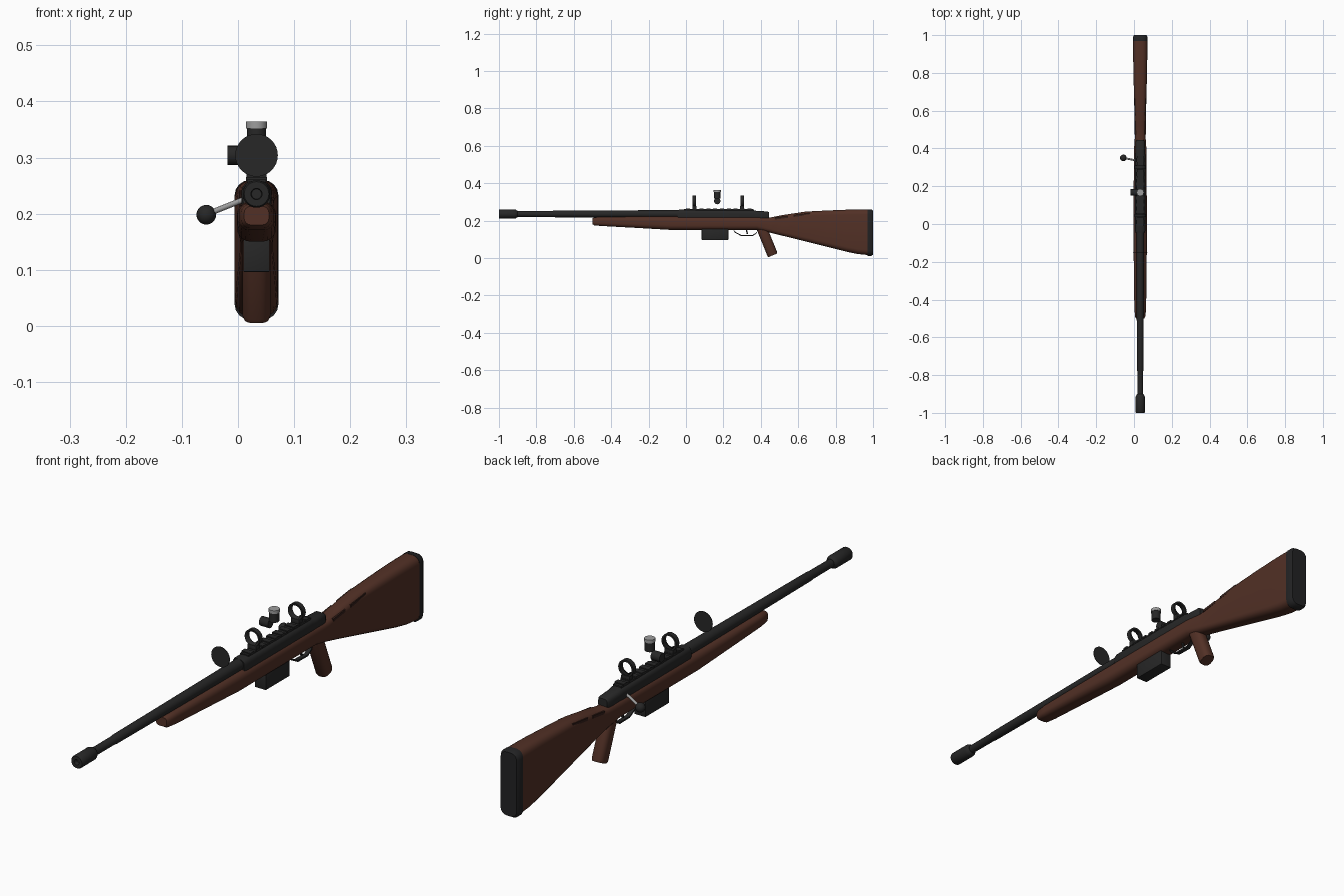
import bpy, bmesh, math
from mathutils import Vector

cube = bpy.data.objects.get("Cube")
if cube:
    bpy.data.objects.remove(cube, do_unlink=True)

CX = 0.033      # centre plane of the rifle
BORE = 0.235    # barrel axis height
SIGHT = 0.304   # scope axis height


def material(name, r, g, b):
    m = bpy.data.materials.new(name)
    m.use_nodes = True
    m.diffuse_color = (r, g, b, 1)
    m.node_tree.nodes["Principled BSDF"].inputs["Base Color"].default_value = (r, g, b, 1)
    return m


wood = material("walnut", 0.085, 0.030, 0.019)
dark_wood = material("dark walnut", 0.035, 0.014, 0.010)
steel = material("black steel", 0.020, 0.020, 0.020)
rubber = material("black rubber", 0.016, 0.016, 0.017)
silver = material("silver", 0.34, 0.34, 0.34)


def finish(name, bm, mat):
    bmesh.ops.recalc_face_normals(bm, faces=bm.faces)
    me = bpy.data.meshes.new(name)
    bm.to_mesh(me)
    bm.free()
    me.materials.append(mat)
    ob = bpy.data.objects.new(name, me)
    bpy.context.collection.objects.link(ob)
    bpy.ops.object.select_all(action='DESELECT')
    ob.select_set(True)
    bpy.context.view_layer.objects.active = ob
    bpy.ops.object.shade_smooth_by_angle(angle=math.radians(35))
    return ob


def skin(name, rings, mat):
    """Bridge equal rings of points and cap both ends."""
    bm = bmesh.new()
    loops = [[bm.verts.new(p) for p in ring] for ring in rings]
    n = len(loops[0])
    for a, b in zip(loops, loops[1:]):
        for i in range(n):
            j = (i + 1) % n
            bm.faces.new((a[i], a[j], b[j], b[i]))
    bm.faces.new(loops[0])
    bm.faces.new(loops[-1])
    return finish(name, bm, mat)


def rounded_section(y, low, high, half, roundness=0.7, steps=5):
    """Rounded rectangle across the rifle at station y."""
    r = min(half, (high - low) / 2) * roundness
    mid, tall = (low + high) / 2, (high - low) / 2
    points = []
    for k, (sx, sz) in enumerate(((1, 1), (-1, 1), (-1, -1), (1, -1))):
        for s in range(steps):
            a = math.pi / 2 * (k + s / (steps - 1))
            points.append((CX + sx * (half - r) + r * math.cos(a), y,
                           mid + sz * (tall - r) + r * math.sin(a)))
    return points


def turned(name, profile, mat, z=BORE, sides=24):
    """Round part along the bore from (y, radius) pairs."""
    turn = [2 * math.pi * i / sides for i in range(sides)]
    return skin(name, [[(CX + r * math.cos(a), y, z + r * math.sin(a)) for a in turn]
                       for y, r in profile], mat)


def rod(name, start, end, radius, mat, sides=20):
    start, end = Vector(start), Vector(end)
    d = end - start
    bm = bmesh.new()
    bmesh.ops.create_cone(bm, cap_ends=True, segments=sides, radius1=radius,
                          radius2=radius, depth=d.length)
    ob = finish(name, bm, mat)
    ob.location = (start + end) / 2
    ob.rotation_euler = d.to_track_quat('Z', 'Y').to_euler()
    return ob


def box(name, centre, size, mat, bevel=0.0, tilt=0.0):
    bm = bmesh.new()
    bmesh.ops.create_cube(bm, size=1)
    bmesh.ops.scale(bm, vec=size, verts=bm.verts)
    if bevel:
        bmesh.ops.bevel(bm, geom=bm.edges[:], offset=bevel, segments=2,
                        profile=0.5, affect='EDGES')
    ob = finish(name, bm, mat)
    ob.location = centre
    ob.rotation_euler.x = tilt
    return ob


# Wooden stock: fore-end, wrist and butt
stations = [(-0.50, 0.180, 0.213, 0.022), (-0.49, 0.174, 0.217, 0.027),
            (-0.45, 0.171, 0.219, 0.031), (-0.25, 0.160, 0.221, 0.034),
            (-0.08, 0.150, 0.222, 0.035), (0.38, 0.150, 0.222, 0.034),
            (0.45, 0.135, 0.216, 0.029), (0.52, 0.118, 0.230, 0.029),
            (0.64, 0.088, 0.248, 0.032), (0.76, 0.058, 0.254, 0.035),
            (0.86, 0.033, 0.258, 0.037), (0.92, 0.021, 0.259, 0.038),
            (0.972, 0.016, 0.259, 0.038)]
skin("stock", [rounded_section(*s) for s in stations], wood)

# Recoil pad
skin("recoil_pad", [rounded_section(0.970, 0.011, 0.260, 0.039),
                    rounded_section(0.990, 0.011, 0.260, 0.039),
                    rounded_section(1.000, 0.017, 0.254, 0.033)], rubber)

# Shallow dark inlays along the comb
for side, label in ((1, "left"), (-1, "right")):
    for y, z, length, off in ((0.51, 0.215, 0.07, 0.0265), (0.62, 0.230, 0.09, 0.0275)):
        box("comb_inlay_" + label, (CX + side * off, y, z), (0.007, length, 0.010),
            dark_wood, tilt=0.13)

# Pistol grip, raked backwards
grip = [rounded_section(0, low, high, 0.025, 0.8) for low, high in ((-0.028, 0.028),) * 2]
lower, upper = Vector((0.464, 0.014)), Vector((0.405, 0.160))
axis = (upper - lower).normalized()
rings = []
for centre, scale in ((lower, 0.88), (lower + axis * 0.008, 1.0), (upper, 1.0)):
    rings.append([(CX + (x - CX) * scale, centre.x + t * scale * axis.y,
                   centre.y - t * scale * axis.x) for x, _, t in grip[0]])
skin("pistol_grip", rings, wood)

# Barrel and muzzle brake
turned("barrel", [(-0.91, 0.0150), (-0.78, 0.0155), (-0.775, 0.0170), (-0.50, 0.0185),
                  (-0.10, 0.0210), (0.02, 0.0210)], steel)
turned("muzzle_brake", [(-0.985, 0.009), (-1.0, 0.010), (-1.0, 0.022), (-0.996, 0.0245),
                        (-0.915, 0.0245), (-0.908, 0.022), (-0.900, 0.016)], steel)

# Receiver with tapered tail
skin("receiver", [rounded_section(-0.045, 0.205, 0.256, 0.024),
                  rounded_section(-0.035, 0.200, 0.258, 0.027),
                  rounded_section(0.36, 0.200, 0.256, 0.027),
                  rounded_section(0.38, 0.200, 0.251, 0.026),
                  rounded_section(0.435, 0.205, 0.249, 0.024),
                  rounded_section(0.445, 0.210, 0.243, 0.019)], steel)

# Scope rail with cross slots
box("scope_rail", (CX, 0.175, 0.256), (0.034, 0.37, 0.010), steel)
for i in range(10):
    box("rail_tooth", (CX, 0.01 + i * 0.0365, 0.2615), (0.038, 0.021, 0.007), steel)

# Scope rings on their bases
for y, label in ((0.045, "front"), (0.300, "rear")):
    box("ring_base_" + label, (CX, y, 0.270), (0.036, 0.022, 0.016), steel, 0.002)
    turned("scope_ring_" + label,
           [(y - 0.009, 0.024), (y - 0.009, 0.031), (y + 0.009, 0.031),
            (y + 0.009, 0.024), (y - 0.009, 0.024)], steel, SIGHT)
    # Open the ring by dropping its end caps
    me = bpy.context.object.data
    bm = bmesh.new()
    bm.from_mesh(me)
    bmesh.ops.delete(bm, geom=[f for f in bm.faces if len(f.verts) > 4], context='FACES')
    bmesh.ops.remove_doubles(bm, verts=bm.verts, dist=0.0001)
    bm.to_mesh(me)
    bm.free()

# Front lens and adjustment turrets
turned("front_lens", [(-0.151, 0.038), (-0.149, 0.038)], steel, SIGHT, 32)
rod("top_turret", (CX, 0.167, 0.318), (CX, 0.167, 0.354), 0.017, steel)
rod("top_turret_cap", (CX, 0.167, 0.352), (CX, 0.167, 0.364), 0.019, silver)
rod("side_turret", (-0.019, 0.167, SIGHT), (0.018, 0.167, SIGHT), 0.017, steel)

# Bolt handle with round knob
rod("bolt_handle", (0.020, 0.335, 0.229), (-0.050, 0.349, 0.201), 0.005, silver, 12)
bm = bmesh.new()
bmesh.ops.create_uvsphere(bm, u_segments=20, v_segments=12, radius=0.0175)
finish("bolt_knob", bm, steel).location = (-0.0565, 0.35, 0.198)

# Magazine
box("magazine", (CX, 0.155, 0.128), (0.047, 0.142, 0.064), steel, 0.002)

# Trigger guard and trigger
guard = [(0.255, 0.150), (0.262, 0.138), (0.295, 0.120), (0.355, 0.119),
         (0.378, 0.134), (0.382, 0.150)]
skin("trigger_guard", [[(CX + sx * 0.008, y, z + dz) for sx, dz in
                        ((-1, -0.003), (1, -0.003), (1, 0.003), (-1, 0.003))]
                       for y, z in guard], steel)
box("trigger", (CX, 0.325, 0.141), (0.007, 0.007, 0.026), steel, 0.001, 0.25)
